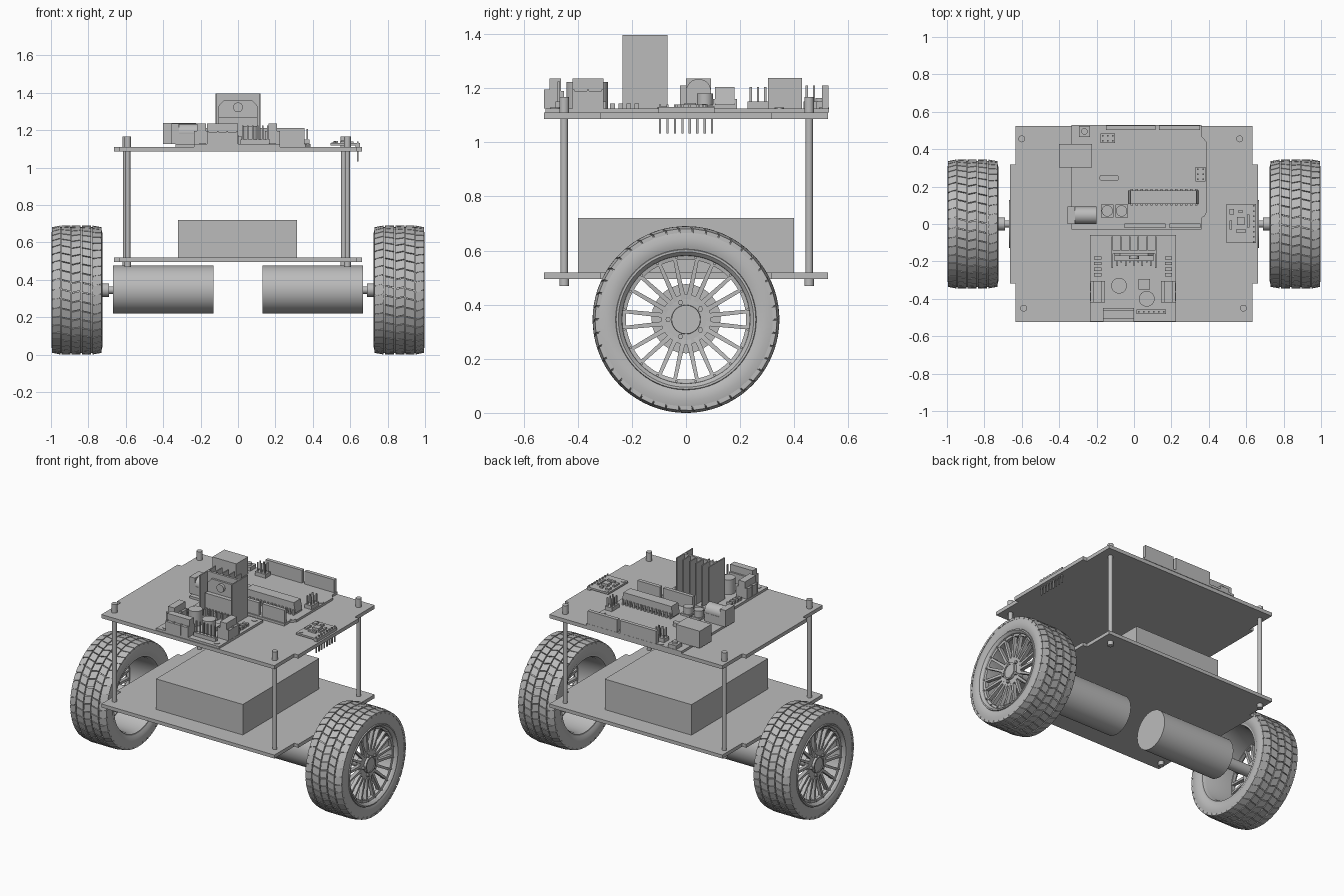
import bpy, bmesh
from math import pi, sin, cos, radians
from mathutils import Matrix, Vector

if "Cube" in bpy.data.objects:
    bpy.data.objects.remove(bpy.data.objects["Cube"])

gray = bpy.data.materials.new("plain_gray")
gray.use_nodes = True
gray.diffuse_color = (0.5, 0.5, 0.5, 1)
gray.node_tree.nodes["Principled BSDF"].inputs["Base Color"].default_value = (0.5, 0.5, 0.5, 1)
made = []
TURN = {"x": Matrix.Rotation(pi / 2, 4, "Y"), "y": Matrix.Rotation(pi / 2, 4, "X"), "z": Matrix()}


def finish(name, bm):
    bmesh.ops.recalc_face_normals(bm, faces=bm.faces)
    mesh = bpy.data.meshes.new(name)
    bm.to_mesh(mesh)
    bm.free()
    mesh.materials.append(gray)
    ob = bpy.data.objects.new(name, mesh)
    bpy.context.collection.objects.link(ob)
    made.append(ob)
    return ob


def add_box(bm, x0, x1, y0, y1, z0, z1, taper=0):
    """Box between limits; taper pulls the top in along x."""
    for v in bmesh.ops.create_cube(bm, size=1)["verts"]:
        pull = taper if v.co.z > 0 else 0
        v.co = (x1 - pull if v.co.x > 0 else x0 + pull,
                y1 if v.co.y > 0 else y0, z1 if v.co.z > 0 else z0)


def add_cyl(bm, centre, r, depth, axis="z", seg=24):
    bmesh.ops.create_cone(bm, cap_ends=True, segments=seg, radius1=r, radius2=r, depth=depth,
                          matrix=Matrix.Translation(centre) @ TURN[axis])


def add_lathe(bm, profile, seg=72):
    """Closed (x, radius) profile spun around the x axis."""
    rings = [[bm.verts.new((x, r * cos(2 * pi * i / seg), r * sin(2 * pi * i / seg)))
              for x, r in profile] for i in range(seg)]
    n = len(profile)
    for i in range(seg):
        a, b = rings[i], rings[(i + 1) % seg]
        for j in range(n):
            k = (j + 1) % n
            bm.faces.new((a[j], a[k], b[k], b[j]))


def boxes(name, *limits, taper=0):
    bm = bmesh.new()
    for lim in limits:
        add_box(bm, *lim, taper=taper)
    return finish(name, bm)


def cyls(name, *items, axis="z"):
    bm = bmesh.new()
    for centre, r, depth in items:
        add_cyl(bm, centre, r, depth, axis)
    return finish(name, bm)


def prism(name, outline, z0, z1):
    bm = bmesh.new()
    face = bm.faces.new([bm.verts.new((x, y, z0)) for x, y in outline])
    up = bmesh.ops.extrude_face_region(bm, geom=[face])["geom"]
    bmesh.ops.translate(bm, vec=(0, 0, z1 - z0), verts=[g for g in up if isinstance(g, bmesh.types.BMVert)])
    return finish(name, bm)


# Chassis decks with side tabs
X, T, Y, S = 0.634, 0.664, 0.525, 0.318
deck = [(-X, -Y), (X, -Y), (X, -S), (T, -S), (T, S), (X, S),
        (X, Y), (-X, Y), (-X, S), (-T, S), (-T, -S), (-X, -S)]
prism("lower_deck", deck, 0.495, 0.518)
prism("upper_deck", deck, 1.086, 1.11)
boxes("battery_box", (-0.32, 0.315, -0.4, 0.4, 0.518, 0.72))

# Corner posts with end nuts
for i, (x, y) in enumerate([(-0.6, 0.455), (0.565, 0.455), (-0.59, -0.45), (0.585, -0.45)]):
    cyls(f"post_{i}", ((x, y, 0.8), 0.014, 0.6), ((x, y, 0.482), 0.018, 0.028),
         ((x, y, 1.138), 0.018, 0.058))

# Motors and shafts
HUB = 0.345
for s, side in ((1, "left"), (-1, "right")):
    cyls(f"{side}_motor", ((s * 0.4, 0, 0.348), 0.128, 0.536), axis="x")
    cyls(f"{side}_shaft", ((s * 0.69, 0, HUB), 0.02, 0.06),
         ((s * 0.82, 0, HUB), 0.036, 0.26), axis="x")

# Tyre body with tread blocks in five rows
bm = bmesh.new()
add_lathe(bm, [(0.74, 0.248), (0.728, 0.27), (0.724, 0.3), (0.73, 0.325), (0.742, 0.336), (0.98, 0.336),
               (0.992, 0.325), (0.998, 0.3), (0.995, 0.27), (0.985, 0.248)], 88)
edges = [0.726, 0.782, 0.838, 0.892, 0.946, 0.998]
COUNT = 42
for row in range(5):
    x0, x1 = edges[row] + 0.003, edges[row + 1] - 0.003
    for k in range(COUNT):
        for v in bmesh.ops.create_cube(bm, size=1)["verts"]:
            c = v.co.copy()
            x = x1 if c.x > 0 else x0
            shoulder = (row == 0 and c.x < 0) or (row == 4 and c.x > 0)
            r = (0.345 if c.z > 0 else 0.33) - (0.009 if shoulder else 0)
            skew = 0.22 * (c.x if row % 2 else -c.x)
            a = 2 * pi / COUNT * (k + 0.9 * c.y + skew + 0.15 * row)
            v.co = (x, r * cos(a), r * sin(a))
tyre = finish("left_tyre", bm)

# Rim barrel, lip and lip bolts
bm = bmesh.new()
add_lathe(bm, [(0.738, 0.258), (0.738, 0.242), (0.76, 0.232), (0.955, 0.228), (0.965, 0.234), (0.985, 0.238),
               (0.997, 0.25), (0.997, 0.258), (0.985, 0.262), (0.97, 0.25), (0.76, 0.25)])
add_lathe(bm, [(0.95, 0.24), (0.95, 0.222), (0.972, 0.222), (0.976, 0.24)])
for k in range(20):
    a = radians(18 * k + 9)
    add_cyl(bm, (0.976, 0.231 * cos(a), 0.231 * sin(a)), 0.005, 0.012, "x", 8)
rim = finish("left_rim", bm)

# Paired spokes, hub disc, centre cap and lug nuts
bm = bmesh.new()
for k in range(10):
    for side in (-1, 1):
        a0, a1 = radians(36 * k + 18 + side * 7), radians(36 * k + 18 + side * 10.5)
        p = Vector((0.948, 0.075 * cos(a0), 0.075 * sin(a0)))
        q = Vector((0.962, 0.232 * cos(a1), 0.232 * sin(a1)))
        along = q - p
        across = along.cross(Vector((1, 0, 0))).normalized()
        for v in bmesh.ops.create_cube(bm, size=1)["verts"]:
            c = v.co.copy()
            width = 0.018 if c.x < 0 else 0.013
            v.co = p + along * (c.x + 0.5) + across * c.y * width + Vector((c.z * 0.024, 0, 0))
add_cyl(bm, (0.945, 0, 0), 0.092, 0.03, "x", 40)
add_lathe(bm, [(0.95, 0.055), (0.975, 0.053), (0.975, 0.044), (0.95, 0.044)], 32)
add_cyl(bm, (0.955, 0, 0), 0.045, 0.03, "x", 32)
for k in range(5):
    a = radians(72 * k + 180)
    add_cyl(bm, (0.963, 0.066 * cos(a), 0.066 * sin(a)), 0.01, 0.02, "x", 6)
spokes = finish("left_spokes", bm)

for ob in (tyre, rim, spokes):
    ob.location.z = HUB
    twin = bpy.data.objects.new(ob.name.replace("left", "right"), ob.data)
    twin.location.z = HUB
    twin.rotation_euler.z = pi
    bpy.context.collection.objects.link(twin)

# Controller board
B = 1.125
prism("controller_board", [(-0.335, -0.03), (0.36, -0.03), (0.36, 0.03), (0.388, 0.06), (0.388, 0.44),
                           (0.36, 0.47), (0.36, 0.528), (-0.335, 0.528)], 1.11, B)
boxes("usb_socket", (-0.4, -0.225, 0.303, 0.428, B, 1.238))
boxes("power_jack_base", (-0.355, -0.315, 0, 0.093, B, 1.235), (-0.315, -0.2, 0, 0.093, B, 1.18))
cyls("power_jack_barrel", ((-0.26, 0.0465, 1.188), 0.046, 0.12), axis="x")
boxes("pin_sockets", (-0.15, 0.115, 0.503, 0.527, B, 1.21), (0.135, 0.352, 0.503, 0.527, B, 1.21),
      (-0.05, 0.168, -0.022, 0.002, B, 1.21), (0.19, 0.355, -0.022, 0.002, B, 1.21))
boxes("processor_chip", (-0.03, 0.345, 0.108, 0.18, 1.138, 1.205), taper=0.012)
boxes("chip_legs", *[(x0, x0 + 0.012, 0.1, 0.188, B, 1.16) for x0 in [-0.018 + 0.0265 * i for i in range(14)]])
boxes("reset_button_base", (-0.295, -0.235, 0.465, 0.525, B, 1.15))
cyls("reset_button", ((-0.265, 0.495, 1.154), 0.017, 0.02))
boxes("crystal", (-0.17, -0.095, 0.23, 0.262, B, 1.15))
cyls("crystal_ends", *[((x, 0.246, 1.1375), 0.016, 0.025) for x in (-0.17, -0.095)])
cyls("small_capacitors", *[((x, 0.07, 1.152), 0.03, 0.055) for x in (-0.143, -0.066)])
boxes("capacitor_bases", *[(x - 0.034, x + 0.034, 0.036, 0.104, B, 1.137) for x in (-0.143, -0.066)])


# Upright pin headers
def pin_grid(name, x0, y0, nx, ny, z0, z1, base, pitch=0.027):
    spots = [(x0 + pitch * i, y0 + pitch * j) for i in range(nx) for j in range(ny)]
    body = (x0 - 0.012, x0 + pitch * (nx - 1) + 0.012, y0 - 0.012, y0 + pitch * (ny - 1) + 0.012) + base
    boxes(name, body, *[(x - 0.004, x + 0.004, y - 0.004, y + 0.004, z0, z1) for x, y in spots])


pin_grid("side_pin_header", 0.342, 0.239, 2, 3, B, 1.205, (B, 1.15))
pin_grid("back_pin_header", -0.168, 0.446, 3, 2, B, 1.21, (B, 1.15))
pin_grid("signal_pin_header", 0.025, -0.47, 6, 1, B, 1.225, (B, 1.15))

# Motor driver board with terminals
boxes("driver_board", (-0.235, 0.225, -0.52, -0.06, 1.11, B))
for name, x0, x1, y0, y1, n in (("front_terminal", -0.165, 0, -0.523, -0.45, 3),
                                ("right_terminal", -0.233, -0.157, -0.42, -0.305, 2),
                                ("left_terminal", 0.147, 0.223, -0.42, -0.305, 2)):
    wide = n == 3
    parts = [(x0, x1, y0, y1, B, 1.19)]
    parts.append((x0, x1, y0 + 0.018, y1 - 0.012, 1.18, 1.236) if wide
                 else (x0 + 0.015, x1 - 0.015, y0, y1, 1.18, 1.236))
    for i in range(n + 1):
        f = i / n
        if wide:
            x = x0 + 0.004 + f * (x1 - x0 - 0.008)
            parts.append((x - 0.004, x + 0.004, y0 - 0.002, y0 + 0.02, B, 1.195))
        else:
            y = y0 + 0.004 + f * (y1 - y0 - 0.008)
            parts.append((x0 - 0.002, x1 + 0.002, y - 0.004, y + 0.004, B, 1.195))
    boxes(name, *parts)
cyls("driver_capacitors", ((-0.08, -0.33, 1.172), 0.042, 0.1), ((0.068, -0.4, 1.172), 0.042, 0.1))
boxes("regulator", (0.025, 0.085, -0.35, -0.295, B, 1.15))
boxes("diodes", *[(x, x + 0.038, y, y + 0.017, B, 1.143)
                  for x in (-0.213, 0.165) for y in (-0.28, -0.25, -0.22, -0.19)])
cyls("board_mounts", *[((x, y, 1.126), 0.018, 0.005) for x, y in
                       ((-0.19, -0.09), (0.185, -0.09), (-0.19, -0.485), (0.185, -0.485),
                        (-0.175, 0.51), (0.365, 0.345), (0.365, 0.055), (-0.185, -0.003))])

# Heat sink with long outer walls, power chip and bolt
TOP = 1.397
fins = [(x - 0.004, x + 0.004, -0.15, -0.068, B, TOP) for x in (-0.07, -0.023, 0.023, 0.07)]
walls = [(x - 0.004, x + 0.004, -0.235, -0.068, B, TOP) for x in (-0.116, 0.116)]
boxes("heat_sink", (-0.116, 0.116, -0.157, -0.143, B, TOP), *fins, *walls)
boxes("power_chip", (-0.103, 0.103, -0.198, -0.157, 1.165, 1.27))
prism_tab = prism("power_chip_tab", [(-0.103, 0.26), (0.103, 0.26), (0.103, 0.33), (0.075, 0.36),
                                     (-0.075, 0.36), (-0.103, 0.33)], 0, 0.014)
prism_tab.rotation_euler.x = pi / 2
prism_tab.location = (0, -0.156, 1)
cyls("chip_bolt", ((0, -0.178, 1.322), 0.026, 0.02), axis="y")
boxes("power_chip_legs", *[(x - 0.004, x + 0.004, -0.225 + 0.02 * (i % 2), -0.19, B, 1.175)
                           for i, x in enumerate([-0.09 + 0.0225 * k for k in range(9)])])

# Sensor board with pins passing down through the deck
boxes("sensor_board", (0.495, 0.652, -0.102, 0.106, 1.118, 1.13), (0.628, 0.652, -0.102, 0.106, 1.11, 1.118))
boxes("sensor_chips", (0.55, 0.592, -0.005, 0.037, 1.13, 1.145), (0.51, 0.535, 0.05, 0.08, 1.13, 1.142),
      (0.56, 0.58, 0.06, 0.075, 1.13, 1.14), (0.545, 0.6, -0.045, -0.03, 1.13, 1.14),
      (0.51, 0.525, -0.03, 0.02, 1.13, 1.14), (0.605, 0.618, -0.02, 0.05, 1.13, 1.14))
boxes("sensor_pins", *[(0.637, 0.645, y - 0.004, y + 0.004, 1.033, 1.14)
                       for y in [-0.096 + 0.0275 * i for i in range(8)]])
cyls("sensor_mounts", *[((0.515, y, 1.131), 0.014, 0.004) for y in (-0.08, 0.092)])

# Smooth the round parts, keep hard edges
bpy.ops.object.select_all(action="DESELECT")
for ob in made:
    ob.select_set(True)
bpy.context.view_layer.objects.active = made[0]
bpy.ops.object.shade_smooth_by_angle(angle=radians(30))
